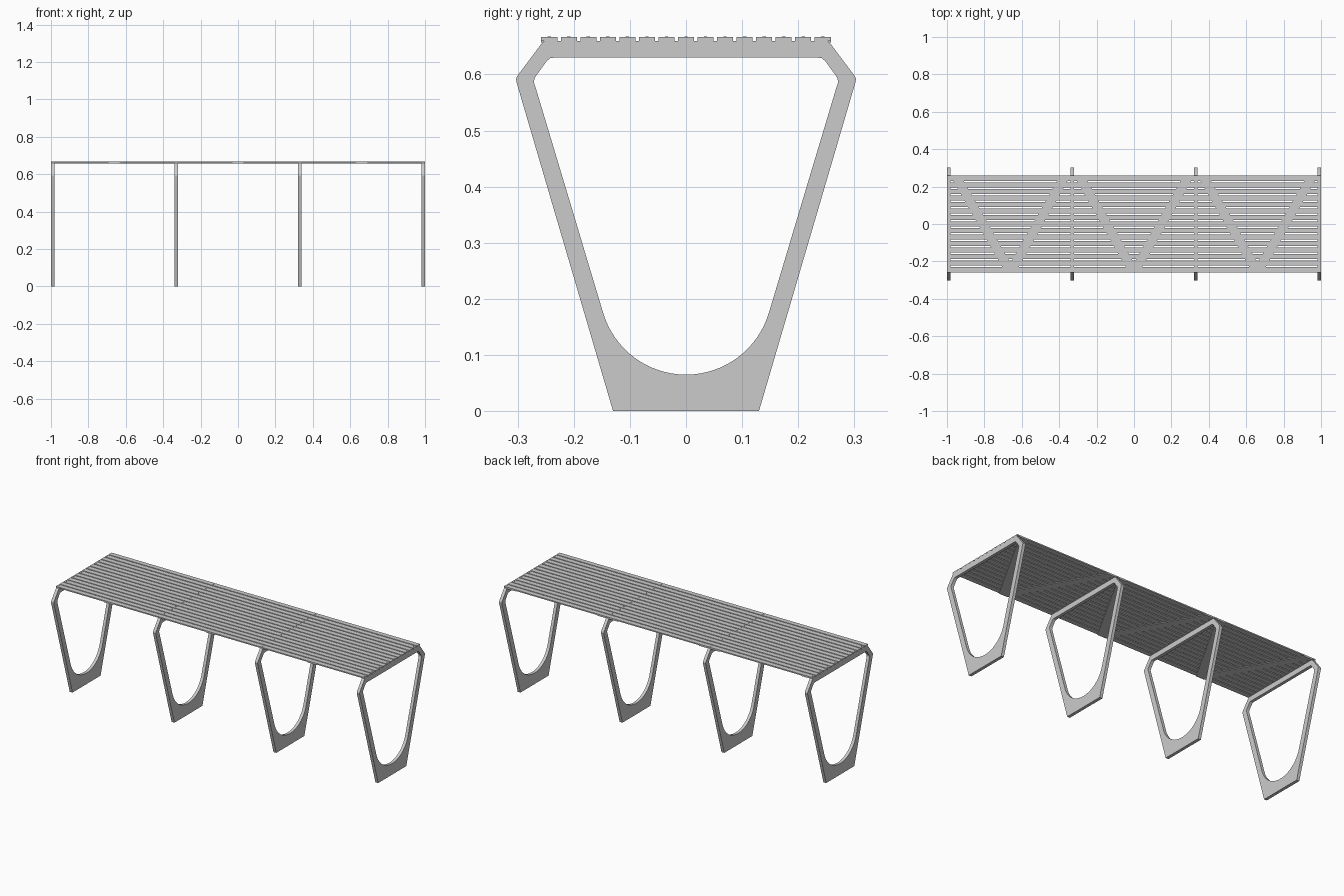
import bpy, bmesh, math
from mathutils import Vector

cube = bpy.data.objects.get("Cube")
if cube:
    bpy.data.objects.remove(cube, do_unlink=True)

mat = bpy.data.materials.new("light grey metal")
GREY = (0.6, 0.6, 0.6, 1)
mat.diffuse_color = GREY
mat.use_nodes = True
mat.node_tree.nodes["Principled BSDF"].inputs["Base Color"].default_value = GREY

FRAME_X = (-0.991, -0.3303, 0.3303, 0.991)
FRAME_T = 0.018           # frame plate thickness
FRAME_TOP = 0.66
TOP = 0.667
HALF_W = 0.258            # half depth of the slatted top
SLATS, GAP = 15, 0.006
SLAT_W = (2 * HALF_W - (SLATS - 1) * GAP) / SLATS


def make_object(name, bm, smooth=False):
    bmesh.ops.recalc_face_normals(bm, faces=bm.faces)
    mesh = bpy.data.meshes.new(name)
    bm.to_mesh(mesh)
    bm.free()
    mesh.materials.append(mat)
    obj = bpy.data.objects.new(name, mesh)
    bpy.context.collection.objects.link(obj)
    if smooth:
        bpy.ops.object.select_all(action='DESELECT')
        obj.select_set(True)
        bpy.context.view_layer.objects.active = obj
        bpy.ops.object.shade_smooth_by_angle(angle=math.radians(30))
    return obj


def prism(name, loops, depth, smooth=False):
    """Fill closed loops (later loops are holes) and extrude by depth."""
    bm = bmesh.new()
    edges = []
    for loop in loops:
        vs = [bm.verts.new(p) for p in loop]
        edges += [bm.edges.new((a, b)) for a, b in zip(vs, vs[1:] + vs[:1])]
    bmesh.ops.triangle_fill(bm, edges=edges, use_beauty=True)
    bmesh.ops.dissolve_limit(bm, angle_limit=0.001, verts=[], edges=bm.edges[:])
    out = bmesh.ops.extrude_face_region(bm, geom=bm.faces[:])
    moved = [g for g in out["geom"] if isinstance(g, bmesh.types.BMVert)]
    bmesh.ops.translate(bm, vec=depth, verts=moved)
    return make_object(name, bm, smooth)


def mirrored(half):
    """Close a half profile of (y, z) points by mirroring it in y."""
    return half + [(-y, z) for y, z in reversed(half) if y > 1e-6]


# Frame profile: tapered plate with a rounded opening
outer = mirrored([(0.13, 0), (0.302, 0.586), (0.303, 0.592), (0.301, 0.597),
                  (0.259, 0.653), (0.252, 0.66)])
R, CZ, STEPS = 0.154, 0.219, 16
sweep = math.radians(73.6)
arc = [(R * math.sin(sweep * i / STEPS), CZ - R * math.cos(sweep * i / STEPS))
       for i in range(STEPS + 1)]
inner = mirrored(arc + [(0.269, 0.58), (0.271, 0.586), (0.270, 0.593),
                        (0.267, 0.598), (0.248, 0.624), (0.242, 0.629),
                        (0.235, 0.63)])

for n, x in enumerate(FRAME_X, 1):
    loops = [[(x - FRAME_T / 2, y, z) for y, z in prof] for prof in (outer, inner)]
    prism(f"leg_frame_{n}", loops, Vector((FRAME_T, 0, 0)), True)

# Slats running the full length, with a screw head above every frame
for i in range(SLATS):
    y = -HALF_W + SLAT_W / 2 + i * (SLAT_W + GAP)
    h = SLAT_W / 2
    prism(f"slat_{i + 1}",
          [[(-1, y - h, FRAME_TOP), (1, y - h, FRAME_TOP),
            (1, y + h, FRAME_TOP), (-1, y + h, FRAME_TOP)]],
          Vector((0, 0, TOP - FRAME_TOP)))
    for n, x in enumerate(FRAME_X, 1):
        ring = [(x + 0.003 * math.cos(a * math.pi / 4),
                 y + 0.003 * math.sin(a * math.pi / 4), TOP - 0.001) for a in range(8)]
        prism(f"screw_{i + 1}_{n}", [ring], Vector((0, 0, 0.002)))

# Flat V braces under each bay: wide end at the back by the frames, apex in front
BW = 0.056
for n, (x0, x1) in enumerate(zip(FRAME_X, FRAME_X[1:]), 1):
    a, b, mid = x0 + FRAME_T / 2, x1 - FRAME_T / 2, (x0 + x1) / 2
    inner_tip = -HALF_W + 2 * HALF_W * (BW / 2) / (mid - a - BW / 2)
    brace = [(a, HALF_W), (mid - BW / 2, -HALF_W), (mid + BW / 2, -HALF_W), (b, HALF_W),
             (b - BW, HALF_W), (mid, inner_tip), (a + BW, HALF_W)]
    prism(f"under_brace_{n}", [[(x, y, FRAME_TOP - 0.003) for x, y in brace]],
          Vector((0, 0, 0.003)))
